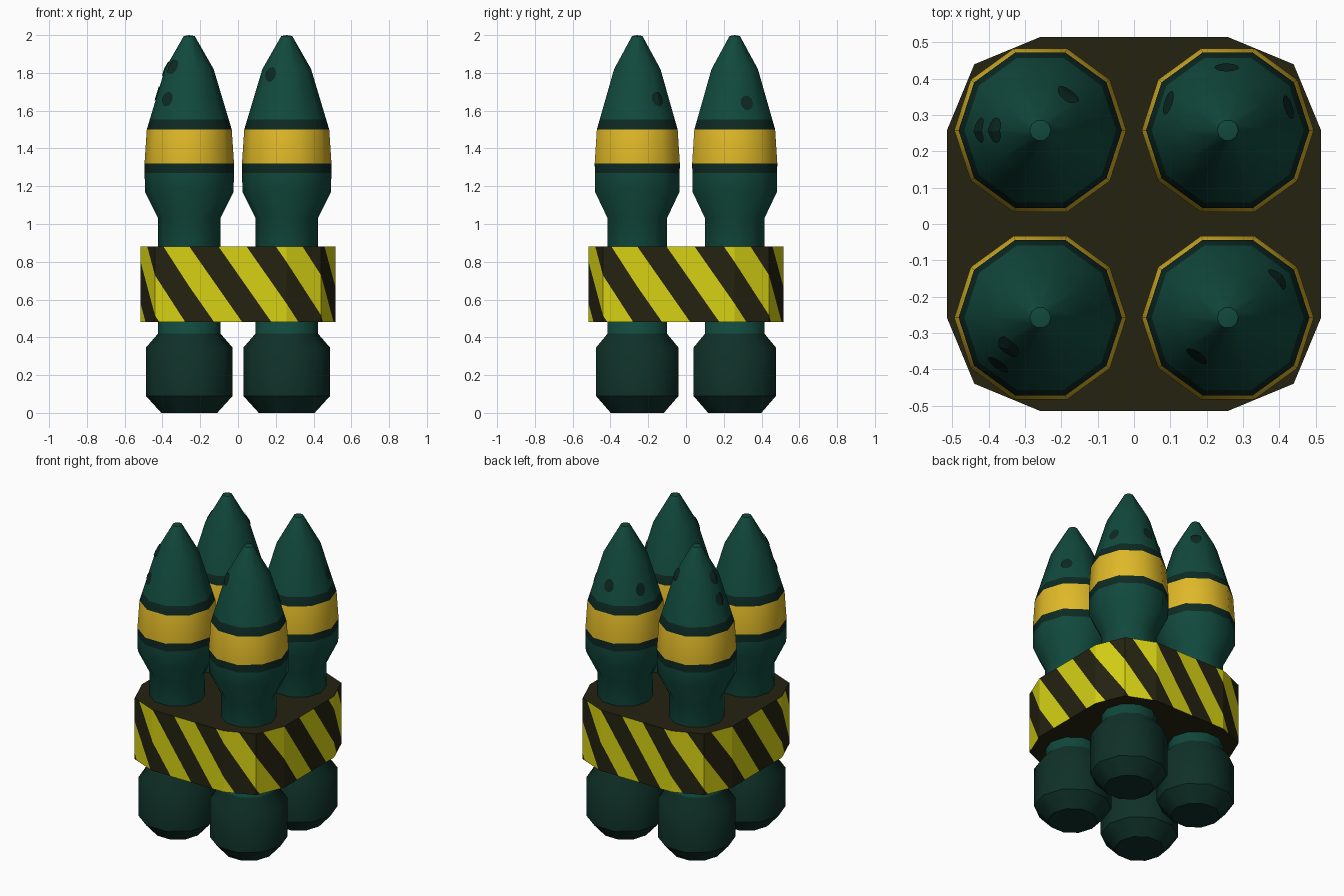
import bpy, bmesh, math
from mathutils import Vector
from mathutils.bvhtree import BVHTree

if "Cube" in bpy.data.objects:
    bpy.data.objects.remove(bpy.data.objects["Cube"])


def material(name, rgb):
    m = bpy.data.materials.new(name)
    m.diffuse_color = (*rgb, 1)
    m.use_nodes = True
    m.node_tree.nodes["Principled BSDF"].inputs["Base Color"].default_value = m.diffuse_color
    return m


GREEN = material("shell green", (0.0056, 0.066, 0.046))
BASE = material("dark base green", (0.0048, 0.030, 0.021))
RING = material("dark ring green", (0.0040, 0.022, 0.016))
GOLD = material("band gold", (0.74, 0.48, 0.021))
YELLOW = material("stripe yellow", (0.68, 0.64, 0.007))
BROWN = material("dark brown", (0.018, 0.016, 0.005))


def make_object(name, bm, mats, smooth=None):
    me = bpy.data.meshes.new(name)
    bm.to_mesh(me)
    ob = bpy.data.objects.new(name, me)
    bpy.context.collection.objects.link(ob)
    for m in mats:
        me.materials.append(m)
    if smooth:
        bpy.ops.object.select_all(action='DESELECT')
        ob.select_set(True)
        bpy.context.view_layer.objects.active = ob
        bpy.ops.object.shade_smooth_by_angle(angle=math.radians(smooth))
    return ob


# Rocket: ten-sided lathe of (radius, z), with the colour slot of the section above
PROFILE = [(0.148, 0.0, 1), (0.23, 0.09, 1), (0.23, 0.345, 1), (0.165, 0.42, 0),
           (0.165, 1.03, 0), (0.235, 1.17, 0), (0.236, 1.27, 2), (0.237, 1.32, 3),
           (0.225, 1.50, 2), (0.209, 1.553, 0), (0.129, 1.82, 0), (0.029, 1.995, 0)]
SIDES = 10


def rocket_mesh(cx, cy):
    bm = bmesh.new()
    rings = [[bm.verts.new((cx + r * math.cos(2 * math.pi * i / SIDES),
                            cy + r * math.sin(2 * math.pi * i / SIDES), z))
              for i in range(SIDES)] for r, z, _ in PROFILE]
    for k in range(len(rings) - 1):
        for i in range(SIDES):
            j = (i + 1) % SIDES
            f = bm.faces.new((rings[k][i], rings[k][j], rings[k + 1][j], rings[k + 1][i]))
            f.material_index = PROFILE[k][2]
    bm.faces.new(rings[0][::-1]).material_index = 1
    tip = bm.verts.new((cx, cy, 2.0))
    for i in range(SIDES):
        bm.faces.new((rings[-1][i], rings[-1][(i + 1) % SIDES], tip))
    bm.normal_update()
    return bm


# Spots: thin patches projected on the nose, each at (angle in degrees, height)
def add_spots(name, bm, cx, cy, spots):
    tree = BVHTree.FromBMesh(bm)
    out = bmesh.new()
    for deg, z in spots:
        a = math.radians(deg)
        d = Vector((math.cos(a), math.sin(a), 0))
        t = Vector((-d.y, d.x, 0))

        def hit(u, v):
            p = Vector((cx, cy, z + v)) + d + t * u
            loc, nor, _, _ = tree.ray_cast(p, -d)
            return out.verts.new(loc + nor * 0.005)

        mid = hit(0, 0)
        n = 12
        rim = [hit(0.034 * math.cos(2 * math.pi * i / n),
                   0.039 * math.sin(2 * math.pi * i / n)) for i in range(n)]
        for i in range(n):
            out.faces.new((mid, rim[i], rim[(i + 1) % n]))
    make_object(name, out, [RING])
    out.free()


C = 0.258
ROCKETS = [("front_left", -C, -C, [(223, 1.83), (228, 1.66)]),
           ("front_right", C, -C, [(231, 1.79), (38, 1.66)]),
           ("back_left", -C, C, [(180, 1.69), (180, 1.82), (52, 1.82)]),
           ("back_right", C, C, [(91, 1.66), (21, 1.64), (155, 1.64)])]
for name, cx, cy, spots in ROCKETS:
    bm = rocket_mesh(cx, cy)
    make_object("rocket_" + name, bm, [GREEN, BASE, RING, GOLD], 40)
    add_spots("nose_spots_" + name, bm, cx, cy, spots)
    bm.free()

# Striped holder: outline is the hull of four octagons around the rockets
Z0, Z1, R = 0.48, 0.88, 0.257
outline = []
for q, (sx, sy) in enumerate([(1, -1), (1, 1), (-1, 1), (-1, -1)]):
    for k in range(3):
        a = math.radians(-90 + 90 * q + 45 * k)
        outline.append(Vector((sx * C + R * math.cos(a), sy * C + R * math.sin(a), 0)))
lengths = [(outline[(i + 1) % 12] - outline[i]).length for i in range(12)]
starts = [sum(lengths[:i]) for i in range(13)]
total = starts[12]
period = total / 12
SLANT = 0.70
dark_mid = -C - 0.04          # centre of a dark stripe at half height
ZM = (Z0 + Z1) / 2

# the wall is cut flat, as (distance along wall, 0, z), then folded round the outline
bm = bmesh.new()
bm.faces.new([bm.verts.new(p) for p in
              ((0, 0, Z0), (total, 0, Z0), (total, 0, Z1), (0, 0, Z1))])


def cut(point, normal):
    bmesh.ops.bisect_plane(bm, geom=bm.verts[:] + bm.edges[:] + bm.faces[:],
                           plane_co=point, plane_no=normal, dist=1e-5)


for s in starts[1:12]:
    cut((s, 0, ZM), (1, 0, 0))
for k in range(-3, 16):
    for side in (-1, 1):
        cut((dark_mid + k * period + side * period * 0.255, 0, ZM), (1, 0, SLANT))
for f in bm.faces:
    c = f.calc_center_median()
    phase = (c.x + SLANT * (c.z - ZM) - dark_mid) / period
    f.material_index = 1 if abs(phase - round(phase)) < 0.255 else 0
for v in bm.verts:
    s = v.co.x
    i = max(k for k in range(12) if s >= starts[k] - 1e-4)
    p = outline[i].lerp(outline[(i + 1) % 12], (s - starts[i]) / lengths[i])
    v.co = (p.x, p.y, v.co.z)
bmesh.ops.remove_doubles(bm, verts=bm.verts[:], dist=1e-4)
# top and bottom plates
for z, order in ((Z0, -1), (Z1, 1)):
    f = bm.faces.new([bm.verts.new((p.x, p.y, z)) for p in outline[::order]])
    f.material_index = 1
make_object("striped_holder", bm, [YELLOW, BROWN])
bm.free()
